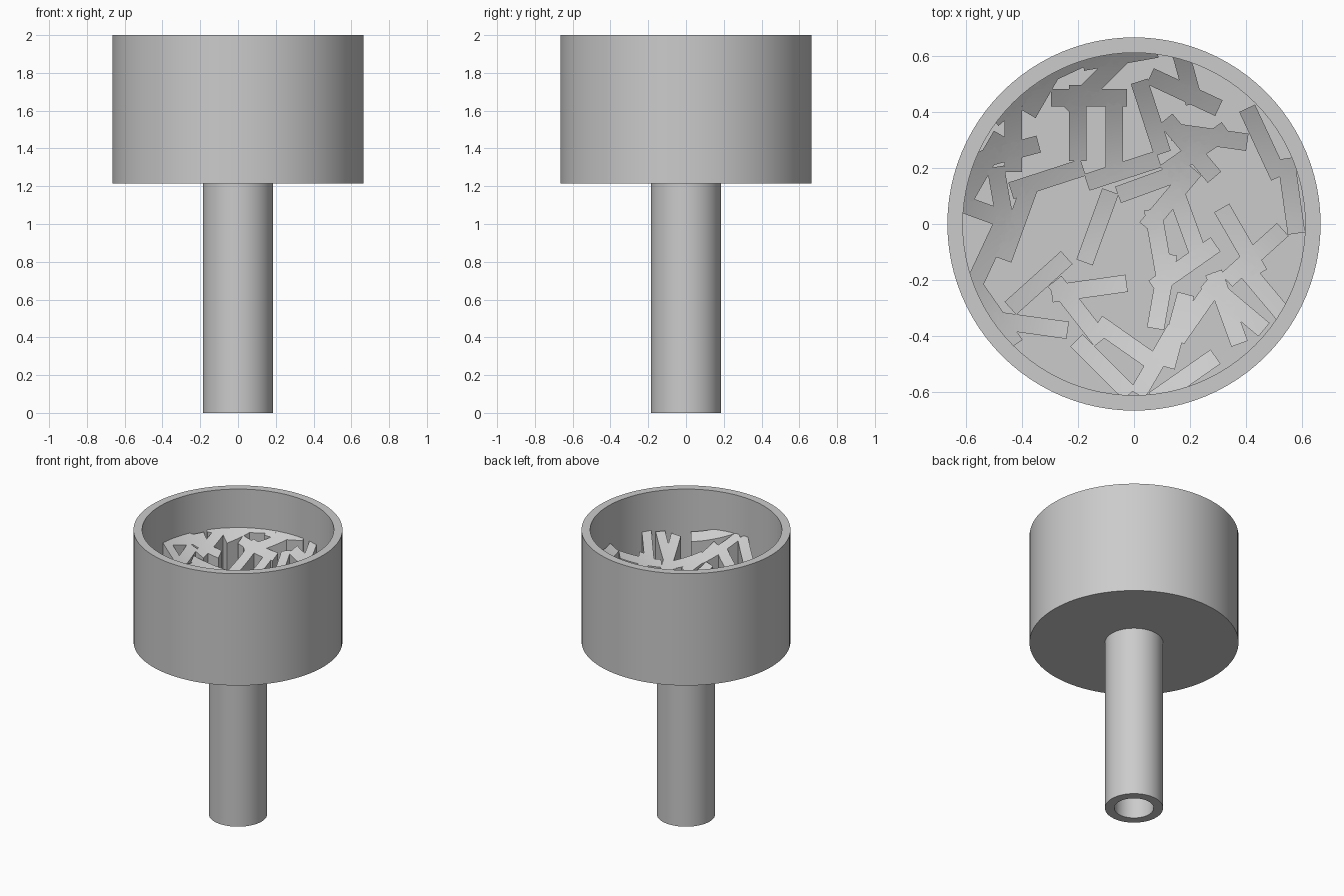
import bpy, bmesh, math
from mathutils import Matrix, Vector

cube = bpy.data.objects.get("Cube")
if cube:
    bpy.data.objects.remove(cube, do_unlink=True)

# Shared colour
grey = bpy.data.materials.new("plain grey")
grey.use_nodes = True
GREY = (0.6, 0.6, 0.6, 1)
grey.diffuse_color = GREY
grey.node_tree.nodes["Principled BSDF"].inputs["Base Color"].default_value = GREY

# Main dimensions
TOP, BASE, FLOOR = 2.0, 1.215, 1.28
OUTER, INNER = 0.665, 0.61
STEM, BORE = 0.185, 0.125


def finish(bm, name):
    """Turn a bmesh into a smooth-shaded object with sharp edges kept."""
    bmesh.ops.recalc_face_normals(bm, faces=bm.faces)
    mesh = bpy.data.meshes.new(name)
    bm.to_mesh(mesh)
    bm.free()
    mesh.materials.append(grey)
    obj = bpy.data.objects.new(name, mesh)
    bpy.context.collection.objects.link(obj)
    bpy.ops.object.select_all(action="DESELECT")
    obj.select_set(True)
    bpy.context.view_layer.objects.active = obj
    bpy.ops.object.shade_smooth_by_angle(angle=math.radians(30))
    return obj


def lathe(name, profile, steps=96):
    """Spin a radius/height profile around the vertical axis."""
    bm = bmesh.new()
    verts = [bm.verts.new((r, 0, z)) for r, z in profile]
    edges = [bm.edges.new(pair) for pair in zip(verts, verts[1:])]
    bmesh.ops.spin(bm, geom=verts + edges, axis=(0, 0, 1), cent=(0, 0, 0),
                   angle=math.tau, steps=steps, use_merge=True)
    bmesh.ops.remove_doubles(bm, verts=bm.verts, dist=0.0001)
    return finish(bm, name)


# Cup and hollow stem
lathe("cup", [(0, BASE), (OUTER, BASE), (OUTER, TOP), (INNER, TOP),
              (INNER, FLOOR), (0, FLOOR)])
lathe("stem", [(0, BASE), (BORE, BASE), (BORE, 0), (STEM, 0), (STEM, BASE)])


def bowl_height(r):
    """Height of the dished surface that trims the bars."""
    return 1.51 + 0.59 * r * r


def add_bar(bm, x, y, degrees, length=0.27, width=0.062):
    """Upright slab whose top follows the dished surface."""
    place = Matrix.Translation((x, y, 0)) @ Matrix.Rotation(math.radians(degrees), 4, "Z")
    cols, rows = 8, 2
    layers = []
    for top in (False, True):
        grid = []
        for i in range(cols + 1):
            for j in range(rows + 1):
                p = place @ Vector(((i / cols - 0.5) * length, (j / rows - 0.5) * width, 0))
                r = p.length
                if r > INNER + 0.01:
                    p *= (INNER + 0.01) / r
                p.z = bowl_height(p.length) if top else FLOOR - 0.01
                grid.append(bm.verts.new(p))
        layers.append(grid)
    low, high = layers
    at = lambda i, j: i * (rows + 1) + j
    for grid in layers:
        for i in range(cols):
            for j in range(rows):
                bm.faces.new([grid[k] for k in (at(i, j), at(i + 1, j),
                                                at(i + 1, j + 1), at(i, j + 1))])
    # Side walls around the rim of the grid
    ring = [at(i, 0) for i in range(cols)] + [at(cols, j) for j in range(rows)]
    ring += [at(i, rows) for i in range(cols, 0, -1)] + [at(0, j) for j in range(rows, 0, -1)]
    for a, b in zip(ring, ring[1:] + ring[:1]):
        bm.faces.new((low[a], low[b], high[b], high[a]))


# Scattered bars: centre x, centre y (hundredths) and heading in degrees
bars = [
    (-20, 36, 90), (-16, 45, 0), (-14, 50, 45), (-7, 30, 90), (6, 38, -72),
    (18, 47, -25), (18, 56, -75), (27, 31, -8), (20, 27, -50), (22, 26, 35),
    (46, 29, -65), (56, 10, -82), (-4, 19, 18), (-31, 16, 18), (-42, 0, 70),
    (-13, -1, 70), (7, 15, 20), (13, 9, 50), (-43, 32, 90), (-47, 25, 15),
    (-54, 20, 60), (-58, 6, -20), (-47, 7, -80), (-53, -13, 65), (-31, 51, 60),
    (-40, 46, 40), (-25, 56, 25), (-5, 60, 10), (-34, -21, 42), (-16, -23, 8),
    (-20, -31, -52), (-37, -36, -8), (-50, -32, -55), (-2, -43, -35), (-11, -51, -45),
    (8, -49, 60), (18, -55, 35), (9, -8, -80), (10, -24, 80), (15, -38, 75),
    (19, 0, -70), (18, -15, 35), (23, -30, 55), (38, -6, -60), (43, -11, 42),
    (36, -29, -40), (48, -26, -50), (33, -30, -70),
]
bm = bmesh.new()
for x, y, heading in bars:
    add_bar(bm, x / 100, y / 100, heading)
finish(bm, "inner_bars")
